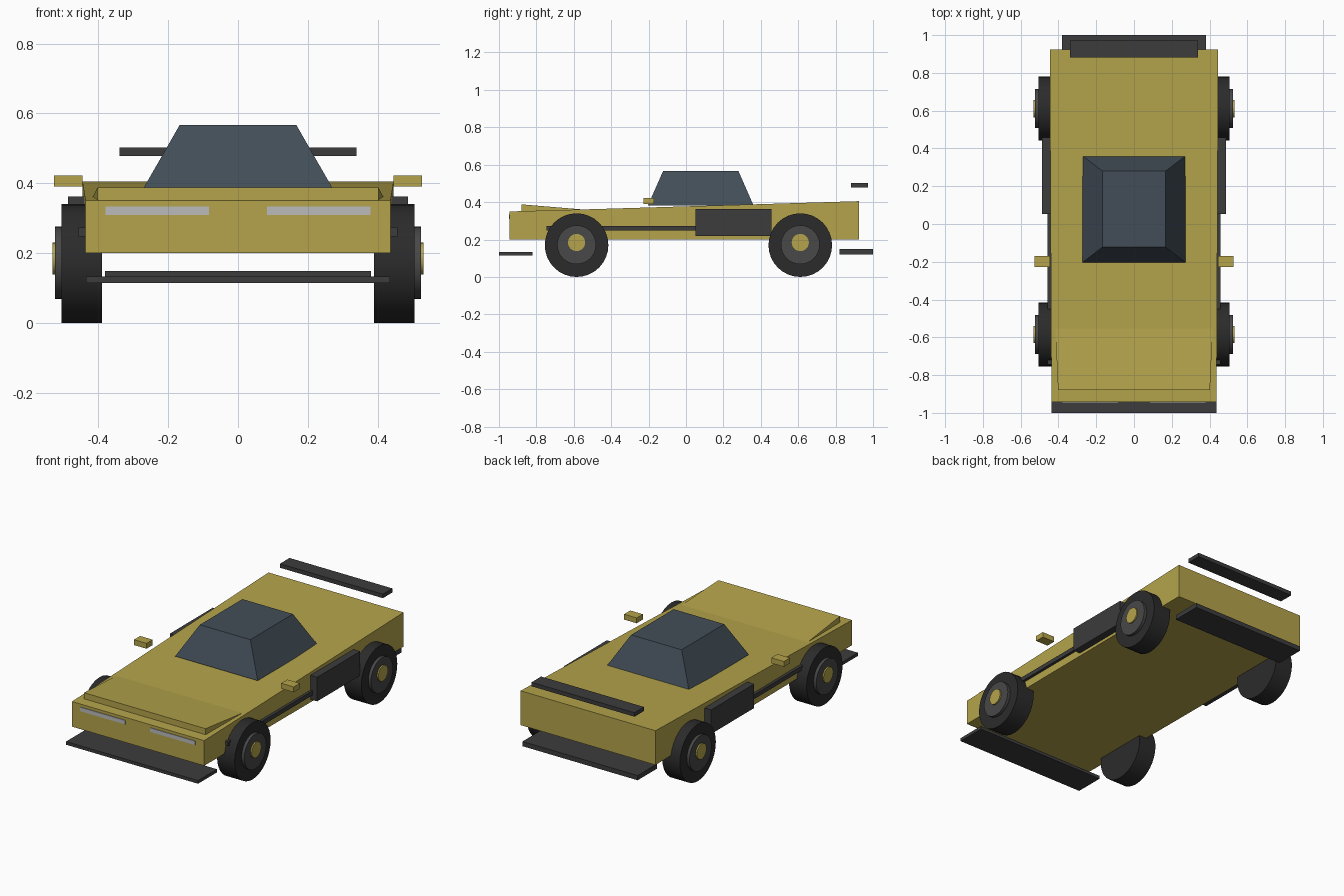
import bpy, math

if "Cube" in bpy.data.objects:
    bpy.data.objects.remove(bpy.data.objects["Cube"])

def material(name, r, g, b):
    m = bpy.data.materials.new(name)
    m.diffuse_color = (r, g, b, 1)
    m.use_nodes = True
    m.node_tree.nodes["Principled BSDF"].inputs["Base Color"].default_value = m.diffuse_color
    return m

GOLD = material("gold_paint", 0.46, 0.37, 0.07)
GLASS = material("dark_glass", 0.055, 0.075, 0.095)
TRIM = material("dark_trim", 0.045, 0.045, 0.047)
RUBBER = material("rubber", 0.024, 0.024, 0.025)
RIM = material("rim_grey", 0.065, 0.065, 0.065)
LAMP = material("lamp_grey", 0.5, 0.5, 0.5)

def make(name, verts, faces, mat):
    mesh = bpy.data.meshes.new(name)
    mesh.from_pydata(verts, [], faces)
    mesh.materials.append(mat)
    obj = bpy.data.objects.new(name, mesh)
    bpy.context.collection.objects.link(obj)
    return obj

def loft(name, rings, mat):
    """Skin a list of equal-length rings and cap both ends."""
    n = len(rings[0])
    verts = [v for ring in rings for v in ring]
    faces = [tuple(range(n))[::-1]]
    for k in range(len(rings) - 1):
        a = k * n
        faces += [(a + i, a + (i + 1) % n, a + n + (i + 1) % n, a + n + i) for i in range(n)]
    faces.append(tuple(range(len(verts) - n, len(verts))))
    return make(name, verts, faces, mat)

def rect(x0, x1, y0, y1, z):
    return [(x0, y0, z), (x1, y0, z), (x1, y1, z), (x0, y1, z)]

def box(name, x0, x1, y0, y1, z0, z1, mat):
    return loft(name, [rect(x0, x1, y0, y1, z0), rect(x0, x1, y0, y1, z1)], mat)

def section(y, w, z0, z1):
    return [(w, y, z0), (-w, y, z0), (-w, y, z1), (w, y, z1)]

def disc(name, x0, x1, y, z, r, mat, sides=32):
    bpy.ops.mesh.primitive_cylinder_add(
        vertices=sides, radius=r, depth=abs(x1 - x0),
        location=((x0 + x1) / 2, y, z), rotation=(0, math.pi / 2, 0))
    obj = bpy.context.object
    obj.name = name
    obj.data.materials.append(mat)
    bpy.ops.object.shade_smooth_by_angle()

# Body: wedge widening and rising to the rear
loft("body", [section(-0.943, 0.437, 0.2, 0.35),
              section(-0.51, 0.439, 0.2, 0.362),
              section(0.925, 0.446, 0.2, 0.405)], GOLD)

# Raised hood panel sinking into the body
loft("hood", [section(-0.88, 0.402, 0.34, 0.388),
              section(-0.52, 0.418, 0.34, 0.358)], GOLD)

# Tapered cabin
loft("cabin", [rect(-0.273, 0.273, -0.204, 0.361, 0.382),
               rect(-0.167, 0.167, -0.122, 0.28, 0.567)], GLASS)

# Wing, splitter and diffuser
box("rear_wing", -0.34, 0.34, 0.882, 0.972, 0.478, 0.502, TRIM)
box("front_splitter", -0.436, 0.436, -1.0, -0.822, 0.114, 0.133, TRIM)
box("rear_diffuser", -0.381, 0.381, 0.82, 1.0, 0.12, 0.148, TRIM)

# Paired parts
for side, s in (("right", 1), ("left", -1)):
    def pair(name, x0, x1, *rest):
        a, b = sorted((s * x0, s * x1))
        box(f"{side}_{name}", a, b, *rest)

    pair("headlight", 0.083, 0.38, -0.947, -0.935, 0.309, 0.333, LAMP)
    pair("mirror", 0.445, 0.528, -0.228, -0.17, 0.39, 0.422, GOLD)
    pair("side_pod", 0.40, 0.487, 0.052, 0.458, 0.218, 0.362, TRIM)
    pair("side_skirt", 0.42, 0.457, -0.745, 0.45, 0.247, 0.273, TRIM)

    # Wheels: tyre, rim and hub
    for end, y in (("front", -0.585), ("rear", 0.611)):
        tag = f"{end}_{side}"
        disc(f"{tag}_tyre", s * 0.39, s * 0.506, y, 0.17, 0.17, RUBBER)
        disc(f"{tag}_rim", s * 0.45, s * 0.524, y, 0.172, 0.104, RIM)
        disc(f"{tag}_hub", s * 0.48, s * 0.532, y, 0.184, 0.046, GOLD, 24)
